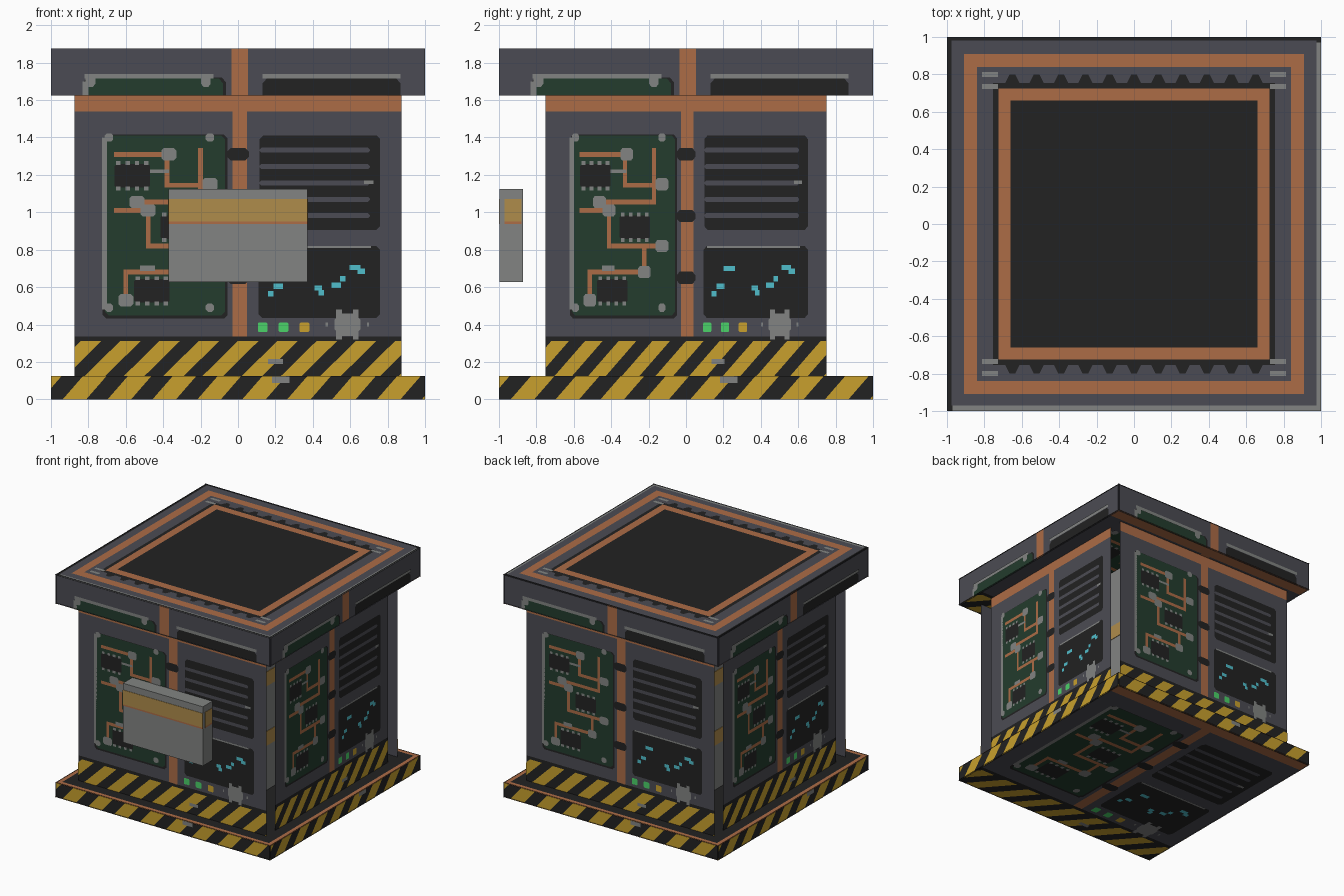
import bpy, bmesh, math
from mathutils import Vector as V

cube = bpy.data.objects.get("Cube")
if cube:
    bpy.data.objects.remove(cube, do_unlink=True)

# Materials, from screen colours turned linear
COLOURS = {"slate": "4B4B53", "black": "222222", "copper": "AC6C46", "board_green": "233C2D",
           "steel": "828482", "hazard_yellow": "C8A02D", "screen_cyan": "50BECB",
           "lamp_green": "4BD269", "tan": "AF8C4B"}
NAMES = list(COLOURS)
MATS = []
for name, code in COLOURS.items():
    srgb = [int(code[i:i + 2], 16) / 255 for i in (0, 2, 4)]
    rgba = [((c + .055) / 1.055) ** 2.4 for c in srgb] + [1]
    m = bpy.data.materials.new(name)
    m.use_nodes = True
    m.diffuse_color = rgba
    m.node_tree.nodes["Principled BSDF"].inputs["Base Color"].default_value = rgba
    MATS.append(m)


def finish(name, bm):
    me = bpy.data.meshes.new(name)
    bm.to_mesh(me)
    bm.free()
    for m in MATS:
        me.materials.append(m)
    ob = bpy.data.objects.new(name, me)
    bpy.context.collection.objects.link(ob)
    return ob


def box(name, colour, lo, hi):
    bm = bmesh.new()
    bmesh.ops.create_cube(bm, size=1)
    for v in bm.verts:
        v.co = V([a + (b - a) * (c + .5) for a, b, c in zip(lo, hi, v.co)])
    for f in bm.faces:
        f.material_index = NAMES.index(colour)
    return finish(name, bm)


def clip(poly, axis, limit, sign):
    out = []
    for a, b in zip(poly, poly[1:] + poly[:1]):
        da, db = sign * (limit - a[axis]), sign * (limit - b[axis])
        if da >= 0:
            out.append(a)
        if da * db < 0:
            out.append(tuple(p + (q - p) * da / (da - db) for p, q in zip(a, b)))
    return out


def stamp(name, shapes, origin, u, v, crop=(0, 2), step=.0012):
    """Lay flat coloured shapes on a plane, clipped to the crop rows."""
    o, u, v = V(origin), V(u), V(v)
    n = u.cross(v).normalized()
    bm = bmesh.new()
    for colour, layer, poly in shapes:
        for axis, limit, sign in ((0, 1, 1), (0, -1, -1), (1, crop[1], 1), (1, crop[0], -1)):
            poly = clip(poly, axis, limit, sign)
        if len(poly) > 2:
            f = bm.faces.new([bm.verts.new(o + u * p + v * q + n * step * layer) for p, q in poly])
            f.material_index = NAMES.index(colour)
    return finish(name, bm)


# Wall artwork, drawn in wall units and scaled to a tile of u -1..1, v 0..2
wall = []


def poly(colour, layer, pts):
    wall.append((colour, layer, [(x / .875, (z - .125) / .75) for x, z in pts]))


def rect(colour, layer, x0, x1, z0, z1, cut=0.0):
    if cut:
        pts = [(x0 + cut, z0), (x1 - cut, z0), (x1, z0 + cut), (x1, z1 - cut),
               (x1 - cut, z1), (x0 + cut, z1), (x0, z1 - cut), (x0, z0 + cut)]
    else:
        pts = [(x0, z0), (x1, z0), (x1, z1), (x0, z1)]
    poly(colour, layer, pts)


def spot(colour, layer, x, z, w, h, cut=0.0):
    rect(colour, layer, x - w / 2, x + w / 2, z - h / 2, z + h / 2, cut)


def trace(*pts):
    for (a, b), (c, d) in zip(pts, pts[1:]):
        rect("copper", 3, min(a, c) - .013, max(a, c) + .013, min(b, d) - .013, max(b, d) + .013)


# Wall ground, copper bands and hazard strip
rect("slate", 0, -.875, .875, .125, 1.625)
rect("copper", 1, -.875, .875, 1.54, 1.625)
rect("copper", 1, -.03, .047, .335, 1.54)
rect("black", 1, -.875, .875, .125, .337)
for i in range(-5, 5):
    x = i * .21 + .02
    poly("hazard_yellow", 2, [(x, .125), (x + .11, .125), (x + .3, .312), (x + .19, .312)])
rect("steel", 3, .16, .24, .19, .216)

# Circuit board with traces, chips and pads
rect("black", 1, -.725, -.055, .432, 1.415, .02)
rect("steel", 2, -.728, -.7, .48, 1.4)
rect("board_green", 2, -.71, -.07, .447, 1.412, .02)
trace((-.65, 1.31), (-.38, 1.31), (-.38, 1.145), (-.2, 1.145), (-.2, 1.33))
trace((-.65, 1.01), (-.48, 1.01), (-.48, .82), (-.15, .82))
trace((-.55, 1.055), (-.2, 1.055), (-.2, 1.145))
trace((-.6, .52), (-.6, .68), (-.26, .68), (-.26, .82))
for x, z in ((-.565, 1.195), (-.32, .92), (-.46, .58)):
    spot("black", 4, x, z, .19, .125, .01)
    for k in range(4):
        for s in (-1, 1):
            spot("steel", 5, x - .075 + k * .05, z + s * .068, .024, .02)
for x, z in ((-.37, 1.31), (-.15, 1.15), (-.54, 1.055), (-.48, 1.01), (-.15, .82), (-.26, .68), (-.6, .53)):
    spot("steel", 5, x, z, .08, .065, .012)
spot("steel", 5, -.485, .7, .08, .03)
spot("steel", 5, -.42, 1.22, .1, .018)
for x in (-.69, -.15):
    for z in (.49, 1.4):
        spot("steel", 5, x, z, .045, .045, .012)
for z in (1.31, .98, .65):
    spot("black", 4, 0, z, .12, .065, .02)

# Vent, screen, lamps and dial
rect("black", 1, .115, .76, .905, 1.412, .02)
for i in range(5):
    spot("slate", 2, .41, 1.332 - i * .0875, .59, .027, .01)
spot("steel", 3, .7, 1.16, .05, .018)
rect("black", 1, .11, .76, .435, .82, .02)
rect("steel", 2, .13, .71, .808, .82)
for x, z, w in ((.175, .565, .03), (.215, .605, .05), (.27, .7, .07), (.43, .595, .04), (.445, .57, .03),
                (.525, .61, .05), (.56, .645, .03), (.625, .705, .06), (.66, .685, .04)):
    spot("screen_cyan", 2, x, z, w, .028)
for x, colour in ((.132, "lamp_green"), (.243, "lamp_green"), (.355, "hazard_yellow")):
    spot(colour, 2, x, .385, .052, .052, .006)
spot("steel", 2, .585, .4, .14, .12, .035)
for s in (-1, 1):
    spot("steel", 2, .585 + s * .045, .4, .03, .16)
    spot("steel", 2, .585 + s * .11, .4, .012, .02)

# Solid base slab and cap, kept just inside the stamped artwork
E = .993
box("base_slab", "black", (-E, -E, .007), (E, E, .12))
box("cap_slab", "slate", (-E, -E, 1.632), (E, E, 1.868))

# Four sides: wall sheet, base edge and cap edge
cap_trim = [("steel", 6, [(a, 1.715), (b, 1.715), (b, 1.74), (a, 1.74)]) for a, b in ((-.82, -.13), (.13, .87))]
for side, (ux, uy, half) in {"front": (1, 0, .875), "right": (0, 1, .75),
                             "back": (-1, 0, .875), "left": (0, -1, .75)}.items():
    n = V((uy, -ux, 0))
    u = V((ux, uy, 0))
    stamp(side + "_wall", wall, n * .869 + V((0, 0, .125)), u * half, (0, 0, .75))
    stamp(side + "_base_edge", wall, n * .994, u, (0, 0, 1), (0, .125))
    stamp(side + "_cap_edge", wall + cap_trim, n * .993, u, (0, 0, 1), (1.625, 1.875))

# Undersides of the base and cap
stamp("base_underside", wall, (0, -1, .006), (-1, 0, 0), (0, 1, 0))
stamp("cap_underside", wall, (0, -1, 1.631), (-1, 0, 0), (0, 1, 0))

# Top artwork: nested squares, teeth and corner clips
top = []


def plate(colour, layer, x0, x1, y0, y1):
    top.append((colour, layer, [(x0, y0), (x1, y0), (x1, y1), (x0, y1)]))


plate("black", 0, -1, 1, -1, 1)
plate("steel", 1, -.97, 1, -1, .97)
plate("slate", 2, -.975, .975, -.97, .98)
for layer, (colour, r) in enumerate((("copper", .91), ("slate", .84), ("black", .755),
                                     ("copper", .725), ("black", .66)), 3):
    plate(colour, layer, -r, r, -r, r)
for s in (-1, 1):
    for i in range(11):
        x = (i - 5) * .13
        tooth = [(x - .04, s * .75), (x + .04, s * .75), (x + .015, s * .8), (x - .015, s * .8)]
        top.append(("black", 5, tooth[::s]))
    for x in (-.77, .77):
        for y in (.735, .8):
            plate("steel", 6, x - .042, x + .042, s * y - .013, s * y + .013)
stamp("cap_top", top, (0, 0, 1.869), (1, 0, 0), (0, 1, 0), (-1, 1), .0009)
stamp("base_top", [("copper", 0, [(-1, -1), (1, -1), (1, 1), (-1, 1)]),
                   ("black", 1, [(-.96, -.96), (.96, -.96), (.96, .96), (-.96, .96)])],
      (0, 0, .123), (1, 0, 0), (0, 1, 0), (-1, 1))

# Banded box on the front
box("front_box", "steel", (-.372, -.997, .628), (.372, -.872, 1.125))
box("front_box_band", "tan", (-.372, -1, .95), (.372, -.99, 1.07))
box("front_box_line", "copper", (-.372, -1, .938), (.372, -.99, .95))
for s in (-1, 1):
    x = sorted((s * .365, s * .375))
    box("side_box_band", "tan", (x[0], -.97, .95), (x[1], -.88, 1.07))
    box("side_box_line", "copper", (x[0], -.97, .938), (x[1], -.88, .95))

# Inner core seen through the open corners
box("inner_core", "steel", (-.4, -.4, .125), (.4, .4, 1.62))
for z in (.5, 1.0):
    box("inner_core_band", "tan", (-.404, -.404, z), (.404, .404, z + .12))
